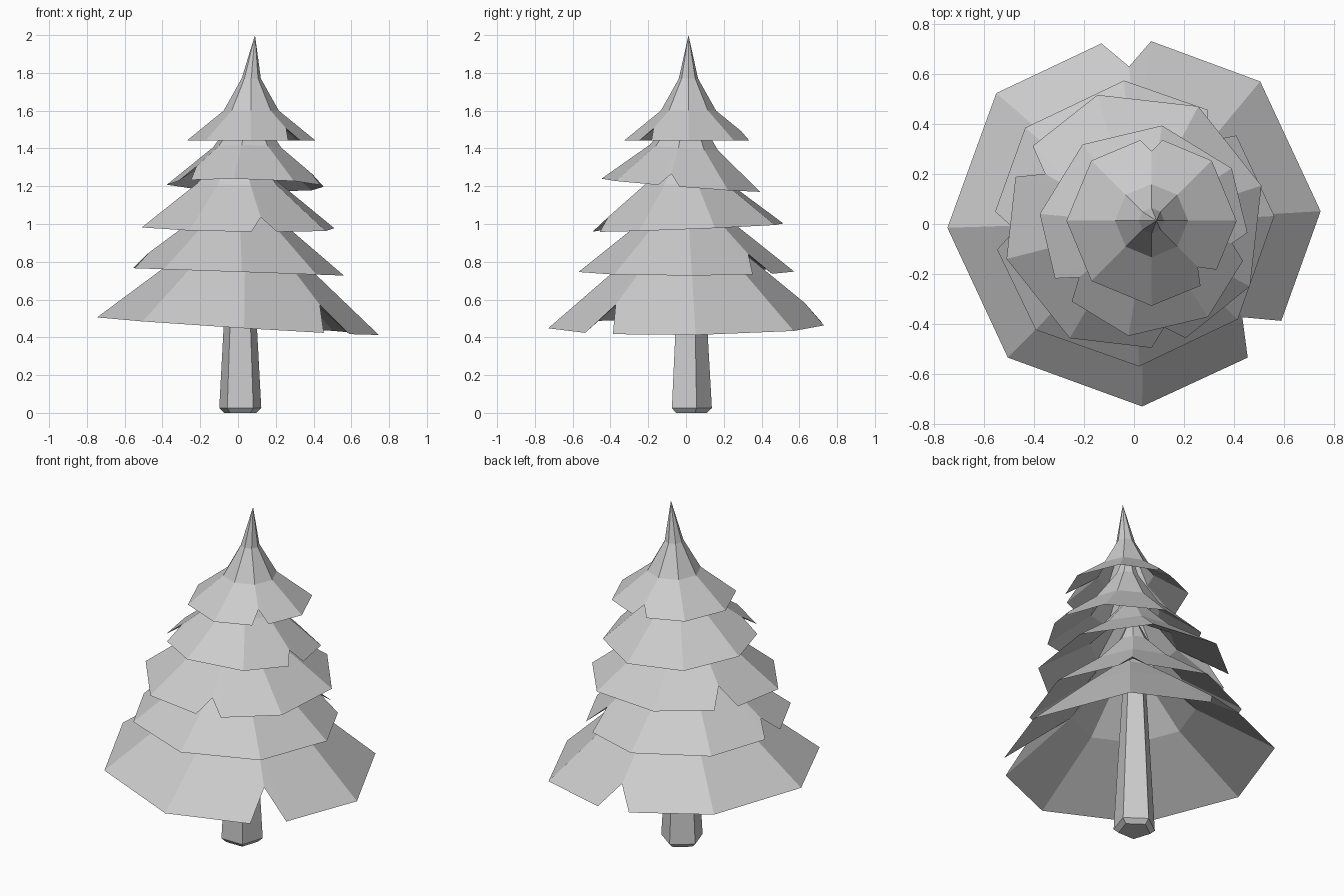
import bpy, bmesh
from math import sin, cos, radians, atan
from mathutils import Matrix, Vector

if "Cube" in bpy.data.objects:
    bpy.data.objects.remove(bpy.data.objects["Cube"])

grey = bpy.data.materials.new("plain_grey")
grey.use_nodes = True
grey.diffuse_color = (0.6, 0.6, 0.6, 1)
grey.node_tree.nodes["Principled BSDF"].inputs["Base Color"].default_value = (0.6, 0.6, 0.6, 1)


def polar(radius, degrees, z):
    return Vector((radius * cos(radians(degrees)), radius * sin(radians(degrees)), z))


def finish(name, bm, matrix):
    bmesh.ops.recalc_face_normals(bm, faces=bm.faces)
    bm.transform(matrix)
    mesh = bpy.data.meshes.new(name)
    bm.to_mesh(mesh)
    bm.free()
    mesh.materials.append(grey)
    obj = bpy.data.objects.new(name, mesh)
    bpy.context.collection.objects.link(obj)


def ring(bm, sides, radius, z, start=0):
    return [bm.verts.new(polar(radius, start + i * 360 / sides, z)) for i in range(sides)]


def bridge(bm, low, high):
    n = len(low)
    for i in range(n):
        j = (i + 1) % n
        bm.faces.new((low[i], low[j], high[j], high[i]))


# Branch tier: a hollow eight-sided skirt with two torn corners and a steep spire
def branch_tier(name, centre, radius, rise, turn, slope, spire):
    bm = bmesh.new()
    sides = 8
    shoulder = ring(bm, sides, radius * 0.43, rise)
    neck = ring(bm, sides, radius * 0.15, rise + 0.17)
    apex = bm.verts.new((spire[0], 0, rise + spire[1]))
    bridge(bm, shoulder, neck)
    for i in range(sides):
        bm.faces.new((neck[i], neck[(i + 1) % sides], apex))
    # Hollow underside, thickening from the rim inwards
    hollow = ring(bm, sides, radius * 0.45, rise * 0.75)
    hollow_top = ring(bm, sides, radius * 0.14, rise + 0.16)
    bridge(bm, hollow, hollow_top)
    # Torn corners: corner number -> depth of the notch tip
    notches = {2: 0.82, 7: 0.77}
    first, last = [], []
    for i in range(sides):
        angle = i * 45
        if i in notches:
            a = bm.verts.new(polar(radius * 0.957, angle - 8, 0))
            b = bm.verts.new(polar(radius * 0.957, angle + 8, 0))
            depth = notches[i]
            tip = bm.verts.new(polar(radius * depth, angle, rise * (1 - depth) / 0.57))
            for inner in (shoulder, hollow):
                bm.faces.new((inner[i], a, tip))
                bm.faces.new((inner[i], tip, b))
        else:
            a = b = bm.verts.new(polar(radius, angle, 0))
        first.append(a)
        last.append(b)
    for i in range(sides):
        j = (i + 1) % sides
        for inner in (shoulder, hollow):
            bm.faces.new((last[i], first[j], inner[j], inner[i]))
    tilt = Matrix.Rotation(atan(slope[1]), 4, 'X') @ Matrix.Rotation(-atan(slope[0]), 4, 'Y')
    finish(name, bm, Matrix.Translation(centre) @ tilt @ Matrix.Rotation(radians(turn), 4, 'Z'))


branch_tier("branch_tier_bottom", (0, 0.018, 0.459), 0.748, 0.36, 2.5, (-0.063, 0.012), (0, 0.35))
branch_tier("branch_tier_lower", (-0.01, 0.002, 0.747), 0.572, 0.26, 93, (-0.035, 0), (0, 0.35))
branch_tier("branch_tier_middle", (0, 0.007, 0.98), 0.53, 0.235, 196, (-0.015, 0.04), (0, 0.35))
branch_tier("branch_tier_upper", (0.045, -0.027, 1.205), 0.427, 0.2, -99, (-0.02, -0.08), (0, 0.35))
branch_tier("branch_tier_top", (0.07, 0.013, 1.442), 0.34, 0.158, 0, (0, 0), (0.02, 0.4))

# Trunk: tapering five-sided post with a chamfered foot
bm = bmesh.new()
profile = [(0.09, 0), (0.117, 0.025), (0.093, 0.45), (0.06, 1.0)]
loops = [ring(bm, 5, r, z, 90) for r, z in profile]
for low, high in zip(loops, loops[1:]):
    bridge(bm, low, high)
bm.faces.new(loops[0])
bm.faces.new(loops[-1])
finish("trunk", bm, Matrix.Translation((0.012, 0.02, 0)))
